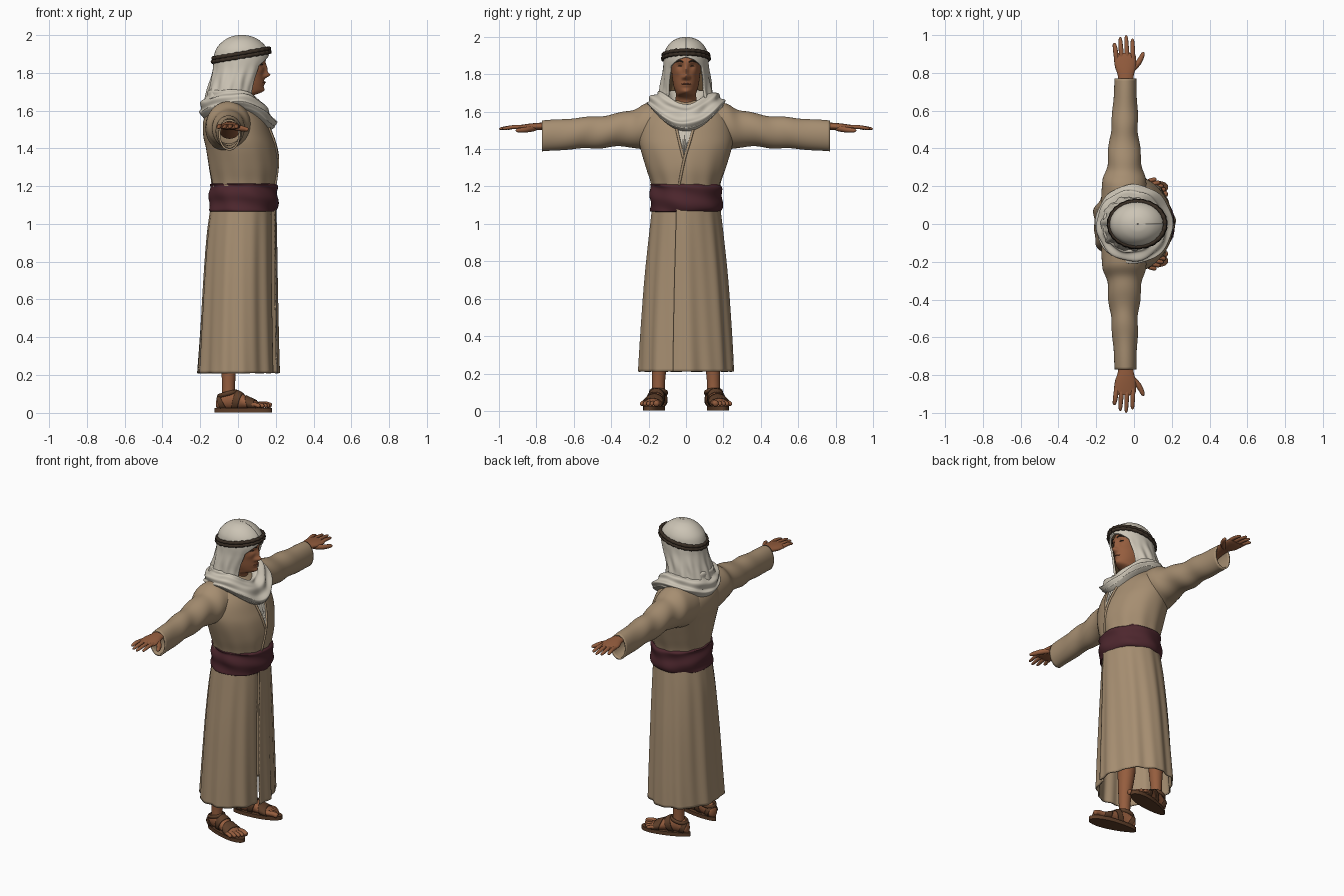
import bpy, bmesh, math
from math import sin, cos, pi, exp, sqrt, radians
from mathutils import Vector

cube = bpy.data.objects.get("Cube")
if cube:
    bpy.data.objects.remove(cube)


def material(name, rgb):
    m = bpy.data.materials.new(name)
    m.use_nodes = True
    m.diffuse_color = (*rgb, 1)
    bsdf = m.node_tree.nodes["Principled BSDF"]
    bsdf.inputs["Base Color"].default_value = (*rgb, 1)
    bsdf.inputs["Roughness"].default_value = 0.9
    return m


ROBE = material("tan robe", (.38, .27, .165))
CLOTH = material("off white cloth", (.60, .55, .46))
LINING = material("brown lining", (.17, .10, .045))
SASH = material("maroon sash", (.075, .02, .027))
SKIN = material("brown skin", (.30, .11, .048))
LIPS = material("dark lips", (.20, .065, .035))
LEATHER = material("sandal leather", (.11, .048, .022))
DARK = material("dark brown cord", (.04, .027, .018))


def spline(rows, t):
    """Catmull-Rom interpolation of tuples, t in 0..1."""
    last = len(rows) - 1
    x = min(max(t, 0), 1) * last
    i = min(int(x), last - 1)
    f = x - i
    a, b, c, d = (rows[min(max(i + k, 0), last)] for k in (-1, 0, 1, 2))
    return [q + .5 * f * (r - p + f * (2*p - 5*q + 4*r - s + f * (3*(q - r) + s - p)))
            for p, q, r, s in zip(a, b, c, d)]


def grid(name, f, mats, n=48, m=24, wrap=True, caps=True, thick=0, xf=None):
    """Surface from f(u, v); u runs round, v runs along."""
    bm = bmesh.new()
    cols = n if wrap else n + 1
    rings = []
    for j in range(m + 1):
        pts = [f(i / n, j / m) for i in range(cols)]
        rings.append([bm.verts.new(xf(p) if xf else p) for p in pts])
    for lo, hi in zip(rings, rings[1:]):
        for i in range(n):
            k = (i + 1) % cols
            bm.faces.new((lo[i], lo[k], hi[k], hi[i]))
    if caps and wrap:
        bm.faces.new(rings[0])
        bm.faces.new(rings[-1])
    bmesh.ops.recalc_face_normals(bm, faces=bm.faces)
    me = bpy.data.meshes.new(name)
    bm.to_mesh(me)
    bm.free()
    for p in me.polygons:
        p.use_smooth = True
    me.set_sharp_from_angle(angle=radians(50))
    ob = bpy.data.objects.new(name, me)
    bpy.context.collection.objects.link(ob)
    for mat in mats if isinstance(mats, tuple) else (mats,):
        me.materials.append(mat)
    if thick:
        s = ob.modifiers.new("thickness", 'SOLIDIFY')
        s.thickness = thick
        s.material_offset = len(me.materials) - 1
    return ob


def section(rows, axis, a, t, off=0):
    """Point on an elliptical section; rows hold position, min, max, then half width or min, max."""
    r = spline(rows, t)
    s, u0, u1 = r[:3]
    v0, v1 = (-r[3], r[3]) if len(r) == 4 else r[3:]
    u = (u0 + u1) / 2 + ((u1 - u0) / 2 + off) * cos(a)
    v = (v0 + v1) / 2 + ((v1 - v0) / 2 + off) * sin(a)
    return {'z': (u, v, s), 'y': (u, s, v), 'x': (s, u, v)}[axis]


def loft(name, rows, mats, axis='z', fold=lambda a, t: 0, **kw):
    return grid(name, lambda u, t: section(rows, axis, 2*pi*u, t, fold(2*pi*u, t)), mats, **kw)


def tube(name, rows, mat, flat=1, loop=False, n=12, m=16, xf=None):
    """Round limb along rows of x, y, z, radius, with a rounded tip."""
    def f(u, v):
        *p, r = spline(rows, v)
        q, o = spline(rows, min(v + .01, 1)), spline(rows, max(v - .01, 0))
        tan = Vector([b - a for a, b in zip(o[:3], q[:3])]).normalized()
        side = tan.cross((0, 0, 1) if abs(tan.z) < .9 else (1, 0, 0)).normalized()
        if v > .8 and not loop:
            r *= sqrt(max(1 - ((v - .8) / .2) ** 2, .03))
        return Vector(p) + side * r * cos(2*pi*u) + side.cross(tan) * r * flat * sin(2*pi*u)
    return grid(name, f, mat, n=n, m=m, caps=not loop, xf=xf)


def hoop(cx, rx, ry, z, tilt, r, bump=0, n=96):
    """Closed path of tube rows around the z axis."""
    return [(cx + rx*cos(a), ry*sin(a), z + tilt*cos(a), r + bump*sin(i * pi / 2))
            for i in range(n + 1) for a in [2*pi*i/n]]


# Robe skirt, wrapped so its edge overlaps at the front
SKIRT = [(.21, -.215, .207, .253), (.4, -.203, .203, .243), (.7, -.185, .198, .222),
         (.95, -.165, .196, .197), (1.12, -.14, .193, .178)]


def skirt(u, t):
    a = -.27 + 2*pi*u
    fold = (1 - t) ** .7 * (.006*sin(9*a + 1) + .004*sin(16*a + 2*t))
    return section(SKIRT, 'z', a, t, fold + .013 * exp(-14*u) - .01 * exp(-14*(1 - u)))


grid("robe_skirt", skirt, ROBE, n=128, m=28, wrap=False, thick=.008)

# Robe body
BODY = [(1.12, -.135, .19, .175), (1.21, -.14, .20, .184), (1.3, -.155, .21, .213),
        (1.4, -.17, .20, .243), (1.47, -.184, .178, .252), (1.55, -.182, .145, .235),
        (1.62, -.14, .09, .18), (1.66, -.08, .05, .09)]
loft("robe_body", BODY, ROBE, n=80, m=32,
     fold=lambda a, t: .004 * sin(11*a + 4*t) * max(0, 1 - 2*t))


def chest(y, z, lift=.004):
    """Point on the front of the robe body."""
    lo, hi = 0, 1
    for _ in range(30):
        mid = (lo + hi) / 2
        lo, hi = (mid, hi) if spline(BODY, mid)[0] < z else (lo, mid)
    _, x0, x1, h = spline(BODY, lo)
    return ((x0 + x1)/2 + (x1 - x0)/2 * sqrt(1 - (y/h)**2) + lift, y, z)


# Undershirt showing in the neckline, and the lapel edges beside it
LEFT_EDGE = [(.045, 1.53), (.02, 1.44), (-.01, 1.34), (-.04, 1.19)]
RIGHT_EDGE = [(-.055, 1.53), (-.035, 1.44), (-.011, 1.34)]


def shirt(u, v):
    y0, y1 = -.011 - .05*v, -.011 + .056*v
    return chest(y0 + (y1 - y0)*u, 1.34 + .19*v, .003 + .002*sin(9*pi*u))


grid("undershirt", shirt, CLOTH, n=16, m=16, wrap=False)
for name, edge in (("left_lapel", LEFT_EDGE), ("right_lapel", RIGHT_EDGE)):
    tube(name, [(*chest(y, z, .003), .007) for y, z in edge], ROBE, m=24)

# Sash with wrapped folds
loft("sash", [(1.065, -.13, .18, .17), (1.072, -.153, .205, .19), (1.13, -.152, .212, .193),
              (1.19, -.148, .21, .191), (1.212, -.142, .203, .185), (1.214, -.12, .18, .17)],
     SASH, n=96, m=40,
     fold=lambda a, t: .004 * sin(20*t + 2.2*sin(a + .6)) + .0025 * sin(7*a + 9*t))

# Sleeves, arms and hands
SLEEVE = [(.06, -.17, .10, 1.36, 1.655), (.2, -.172, .07, 1.385, 1.645),
          (.3, -.145, .045, 1.412, 1.605), (.45, -.128, .025, 1.407, 1.578),
          (.6, -.113, .018, 1.40, 1.565), (.77, -.103, .012, 1.388, 1.553)]
ARM = [(.45, -.10, .01, 1.45, 1.545), (.7, -.085, -.002, 1.495, 1.543),
       (.78, -.085, -.002, 1.502, 1.541), (.83, -.10, .01, 1.497, 1.537),
       (.88, -.106, .011, 1.499, 1.53), (.905, -.10, .004, 1.505, 1.525)]
FINGERS = {"little": (-.092, -.105, .958), "ring": (-.064, -.073, .99),
           "middle": (-.035, -.042, 1.0), "index": (-.006, -.008, .982)}

# Feet
FOOT = [(-.118, -.012, .012, .03, .06), (-.105, -.033, .033, .02, .09), (-.05, -.037, .037, .02, .125),
        (0, -.041, .041, .02, .115), (.05, -.048, .048, .02, .085), (.10, -.052, .052, .02, .062),
        (.13, -.045, .045, .02, .045)]
STRAPS = {"toe": (.68, .84, -.03), "instep": (.44, .55, .05), "heel": (.17, .25, -.06)}
YAW = radians(13)

for side, word in ((1, "left"), (-1, "right")):
    def mirror(p):
        return (p[0], p[1] * side, p[2])

    def foot_place(p):
        x, y = p[0] - .025, p[1]
        return (.025 + x*cos(YAW) - y*sin(YAW), side * (.165 + x*sin(YAW) + y*cos(YAW)), p[2])

    loft(word + "_sleeve", SLEEVE, ROBE, 'y', n=48, m=40, caps=False, thick=.01, xf=mirror,
         fold=lambda a, t: .004 * sin(26*t + 2*sin(a)) * sin(pi*t))
    loft(word + "_hand", ARM, SKIN, 'y', n=24, m=24, xf=mirror)
    for finger, (x0, x1, tip) in FINGERS.items():
        tube(f"{word}_{finger}_finger", [(x0, .87, 1.516, .013), (x0*.5 + x1*.5, .92, 1.518, .0125),
             (x1, tip, 1.508, .009)], SKIN, .85, xf=mirror)
    tube(word + "_thumb", [(-.02, .81, 1.512, .016), (.024, .855, 1.504, .015),
                           (.052, .91, 1.499, .01)], SKIN, xf=mirror)

    tube(word + "_leg", [(-.05, .147, .07, .037), (-.05, .147, .14, .034), (-.05, .143, .25, .041),
                         (-.055, .135, .42, .056), (-.03, .12, .6, .06), (-.01, .10, 1.1, .08)],
         SKIN, n=24, xf=mirror)
    loft(word + "_foot", FOOT, SKIN, 'x', n=28, m=24, xf=foot_place)
    for i in range(5):
        y, r = -.036 + .02*i + (.004 if i else 0), .011 if i else .016
        end = .172 - .002*i*i - .002*i
        tube(f"{word}_toe_{i + 1}", [(.09, y, .042, r), (end - .03, y*1.05, .044, r),
                                     (end, y*1.05, .034, r)], SKIN, xf=foot_place)
    grid(word + "_sandal_sole", lambda u, v: (.028 + .157*cos(2*pi*u),
         (.047 + .011*cos(2*pi*u)) * sin(2*pi*u), .002 + .024*v), LEATHER, n=40, m=1, xf=foot_place)
    for strap, (s0, s1, slant) in STRAPS.items():
        grid(f"{word}_{strap}_strap", lambda u, v: section(FOOT, 'x', 2*pi*u,
             s0 + (s1 - s0)*v + slant*sin(2*pi*u), .006), LEATHER, n=32, m=5,
             caps=False, thick=.006, xf=foot_place)
    tube(word + "_ankle_strap", hoop(-.057, .047, .042, .10, .012, .009, n=32), LEATHER,
         1.3, True, n=8, m=48, xf=foot_place)

# Head and neck with a modelled face
HEAD = [(1.55, -.07, .065, .065), (1.64, -.06, .06, .058), (1.675, -.06, .075, .055),
        (1.70, -.065, .125, .055), (1.74, -.08, .135, .067), (1.80, -.09, .138, .076),
        (1.86, -.095, .143, .08), (1.92, -.09, .12, .078), (1.965, -.04, .07, .04)]
# Each bump: half spacing, height, push, width, tall
BUMPS = [(0, 1.787, .028, .015, .014), (0, 1.815, .016, .011, .028), (.016, 1.782, .009, .008, .009),
         (.03, 1.868, .008, .026, .011), (.032, 1.842, -.010, .015, .012), (0, 1.743, .007, .022, .012),
         (0, 1.708, .010, .02, .013), (.048, 1.81, .005, .018, .018)]


def face(u, v):
    x, y, z = section(HEAD, 'z', 2*pi*u, v)
    if x > .04:
        x += sum(d * exp(-((abs(y) - b) / w)**2 - ((z - h) / k)**2) for b, h, d, w, k in BUMPS)
    return (x, y, z)


grid("head", face, SKIN, n=112, m=80)
tube("mouth", [(.130, -.026, 1.747, .003), (.1425, 0, 1.750, .005), (.130, .026, 1.747, .003)], LIPS, .7)
for side, word in ((1, "left"), (-1, "right")):
    tube(word + "_eyebrow", [(.142, .012*side, 1.864, .005), (.139, .034*side, 1.872, .006),
                             (.118, .058*side, 1.864, .003)], DARK, .7)
    tube(word + "_eye", [(.129, .02*side, 1.842, .003), (.126, .032*side, 1.844, .006),
                         (.116, .046*side, 1.842, .003)], DARK, .6)

# Headscarf hood, open around the face
HOOD = [(1.62, -.185, .12, .16), (1.70, -.163, .115, .143), (1.76, -.146, .125, .134),
        (1.82, -.134, .148, .124), (1.88, -.129, .163, .119), (1.93, -.113, .152, .110),
        (1.97, -.075, .115, .082), (1.993, -.03, .07, .042), (2.0, .017, .023, .003)]


def hood(u, t):
    z = spline(HOOD, t)[0]
    gap = .78 * sqrt(min(max((1.888 - z) / .05, 0), 1))
    a = gap + 2*(pi - gap)*u
    low = min(max((1.87 - z) / .15, 0), 1)
    return section(HOOD, 'z', a, t, low * (.004*sin(10*a + 14*t) + .003*sin(17*a)))


grid("headscarf_hood", hood, (CLOTH, LINING), n=96, m=72, wrap=False, thick=.012)

# Draped scarf round the neck: radius and height at front, side and back
FRONT = [(.065, 1.60), (.10, 1.637), (.15, 1.605), (.197, 1.54), (.192, 1.51), (.155, 1.488)]
SIDE = [(.07, 1.62), (.11, 1.70), (.16, 1.70), (.20, 1.662), (.198, 1.63), (.16, 1.60)]
BACK = [(.06, 1.66), (.13, 1.72), (.172, 1.68), (.197, 1.62), (.196, 1.575), (.165, 1.545)]


def cowl(u, t):
    a = 2*pi*u
    c = cos(a)
    w = (max(c, 0)**2, sin(a)**2, max(-c, 0)**2)
    r, z = (sum(k * q for k, q in zip(w, col))
            for col in zip(spline(FRONT, t), spline(SIDE, t), spline(BACK, t)))
    ridge = sin(pi*t) * (.007*sin(30*t + 1.6*sin(a + .5) + c) + .003*sin(8*a + 12*t))
    return ((r + ridge) * c, (r + ridge) * sin(a), z + .6*ridge)


grid("neck_scarf", cowl, CLOTH, n=112, m=60, caps=False)

# Doubled head cord
for name, z, grow in (("lower_head_cord", 1.884, 0), ("upper_head_cord", 1.902, -.003)):
    tube(name, hoop(.017, .15 + grow, .123 + grow, z, .026, .0105, .0015), DARK, 1, True, n=10, m=192)
